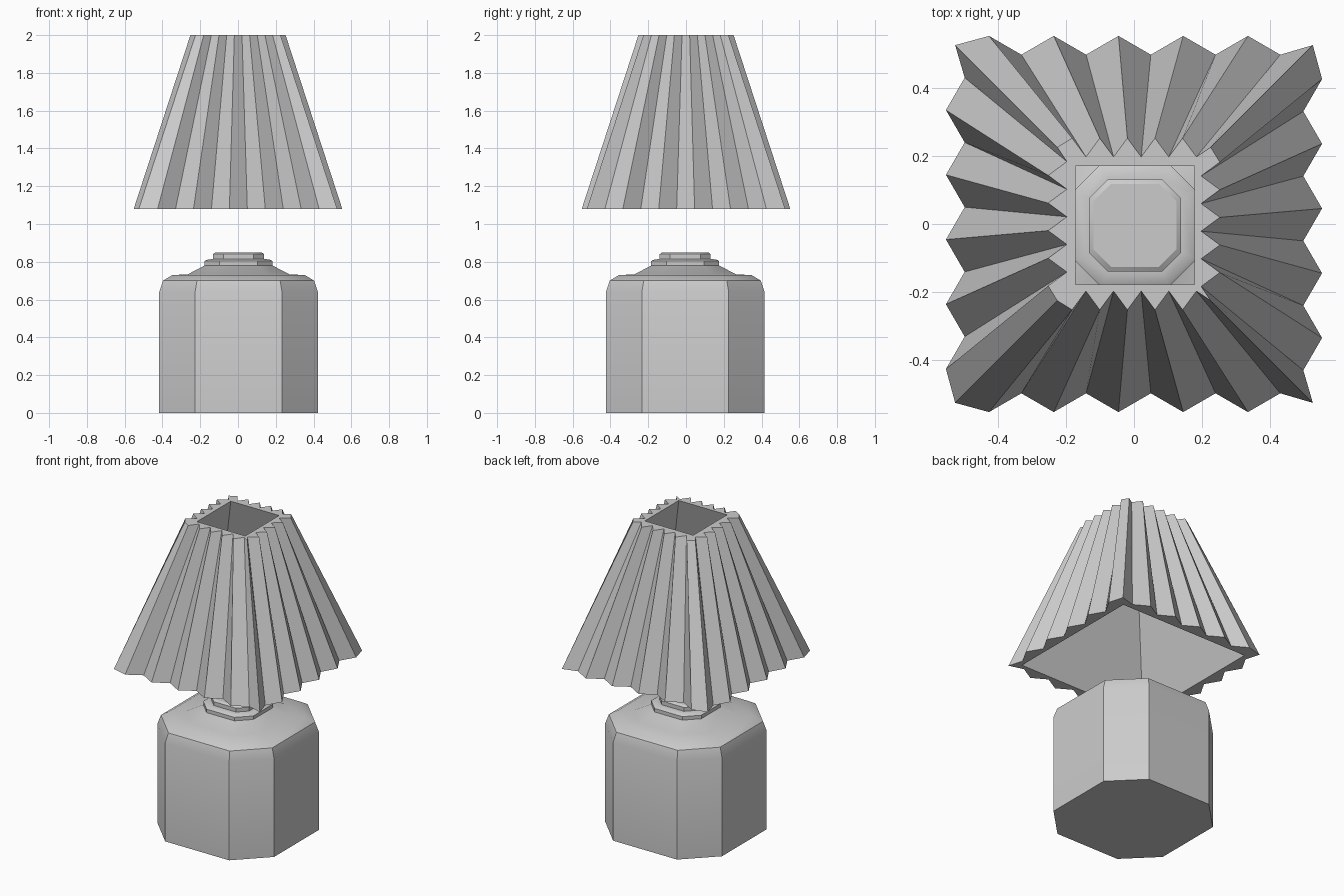
import bpy, bmesh, math

if "Cube" in bpy.data.objects:
    bpy.data.objects.remove(bpy.data.objects["Cube"])

OX, OY = 0.003, -0.004


def finish(bm, name):
    bmesh.ops.recalc_face_normals(bm, faces=bm.faces[:])
    me = bpy.data.meshes.new(name)
    bm.to_mesh(me)
    bm.free()
    ob = bpy.data.objects.new(name, me)
    bpy.context.collection.objects.link(ob)
    bpy.ops.object.select_all(action='DESELECT')
    ob.select_set(True)
    bpy.context.view_layer.objects.active = ob
    bpy.ops.object.shade_smooth_by_angle(angle=math.radians(30))
    return ob


def ring(bm, pts, z):
    return [bm.verts.new((x, y, z)) for x, y in pts]


def bridge(bm, a, b):
    n = len(a)
    for i in range(n):
        j = (i + 1) % n
        bm.faces.new((a[i], a[j], b[j], b[i]))


def octagon(h, f):
    pts = [(h, -f), (h, f), (f, h), (-f, h), (-h, f), (-h, -f), (-f, -h), (f, -h)]
    return [(x + OX, y + OY) for x, y in pts]


def octagonal_part(name, profile):
    """Stack of chamfered-square sections: (half width, half flat, z)."""
    bm = bmesh.new()
    rings = [ring(bm, octagon(h, f), z) for h, f, z in profile]
    for a, b in zip(rings, rings[1:]):
        bridge(bm, a, b)
    bm.faces.new(rings[0])
    bm.faces.new(rings[-1])
    return finish(bm, name)


# Lamp body with bevelled shoulder and sloped top
octagonal_part("lamp_body", [
    (0.42, 0.23, 0), (0.42, 0.23, 0.64), (0.40, 0.22, 0.70),
    (0.35, 0.19, 0.73), (0.27, 0.15, 0.733), (0.18, 0.10, 0.78)])

# Stepped collar and cap
octagonal_part("collar", [
    (0.18, 0.10, 0.78), (0.18, 0.10, 0.803), (0.17, 0.095, 0.81),
    (0.14, 0.08, 0.815)])
octagonal_part("cap", [
    (0.135, 0.08, 0.81), (0.135, 0.08, 0.84), (0.122, 0.07, 0.85)])


# Pleated square lampshade with a plain square lining
def pleat_side(pitch, peak, valley, corner):
    """One side along +y, left to right, starting at its left corner."""
    pts = [(-corner, corner)]
    for i in range(5):
        x = (i - 2.24) * pitch
        pts += [(x, peak), (x + pitch / 2, valley)]
    return pts


def pleat_ring(pitch, peak, valley, corner):
    s = pleat_side(pitch, peak, valley, corner)
    top = s
    right = [(y, -x) for x, y in s]
    # front side mirrors the back one, so it runs right to left
    bottom = [(corner, -corner)] + [(x, -y) for x, y in reversed(s[1:])]
    left = [(-x, -y) for x, y in right]
    return top + right + bottom + left


bm = bmesh.new()
lo = ring(bm, pleat_ring(0.190, 0.552, 0.497, 0.525), 1.08)
hi = ring(bm, pleat_ring(0.081, 0.252, 0.197, 0.225), 2.0)
bridge(bm, lo, hi)


def square(h):
    return [(-h + OX, h + OY), (h + OX, h + OY), (h + OX, -h + OY), (-h + OX, -h + OY)]


lo_in = ring(bm, square(0.465), 1.08)
hi_in = ring(bm, square(0.174), 2.0)
bridge(bm, lo_in, hi_in)

# Rims joining the pleats to the lining, one polygon per side
n = len(lo) // 4
for outer, inner in ((lo, lo_in), (hi, hi_in)):
    for k in range(4):
        edge = [outer[(k * n + i) % len(outer)] for i in range(n + 1)]
        bm.faces.new(edge + [inner[(k + 1) % 4], inner[k]])
finish(bm, "lampshade")
